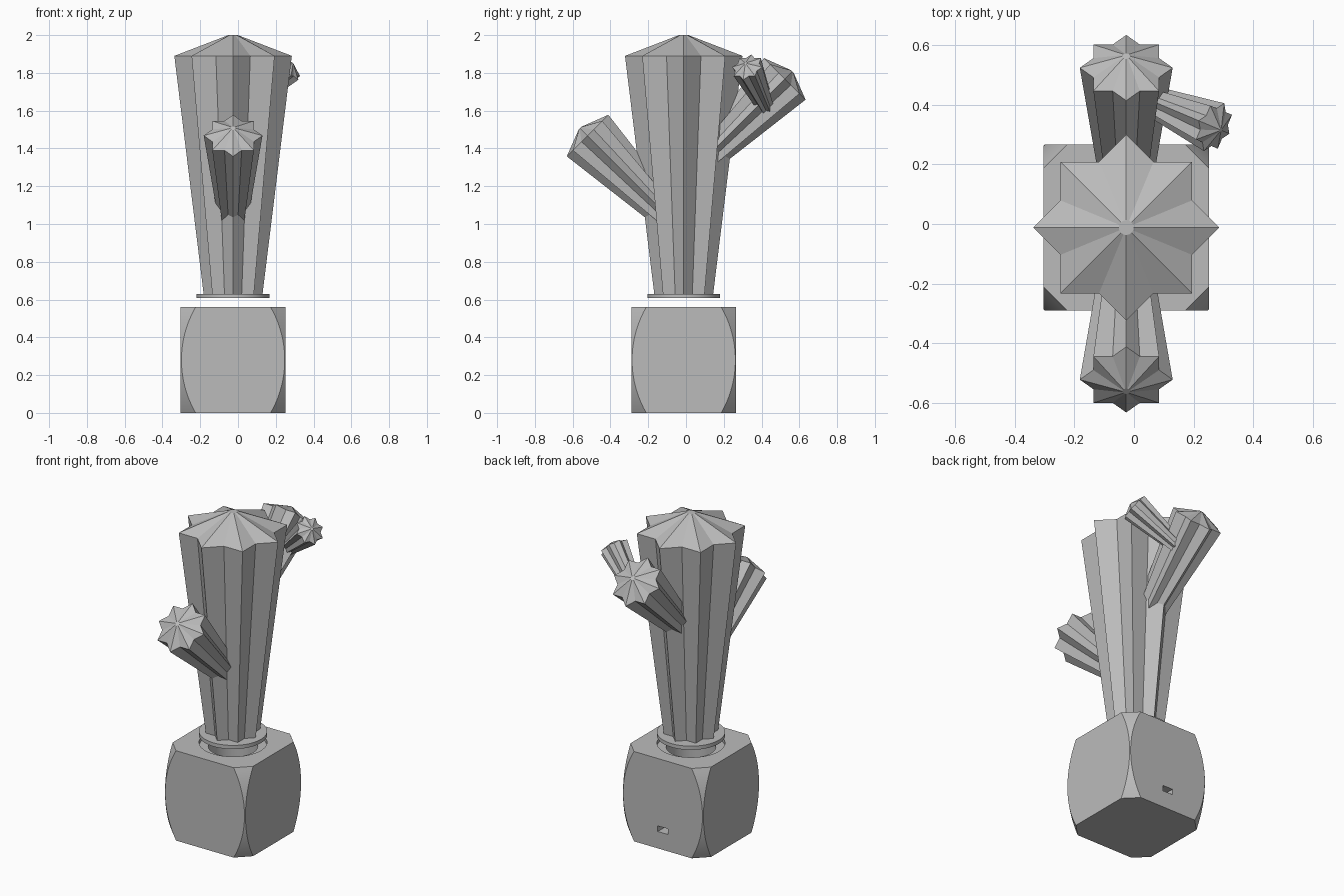
import bpy
import bmesh
from math import sin, cos, pi, radians, sqrt
from mathutils import Matrix, Vector

old = bpy.data.objects.get("Cube")
if old:
    bpy.data.objects.remove(old, do_unlink=True)

CX, CY = -0.026, -0.012      # planter and trunk axis

grey = bpy.data.materials.new("plain_grey")
grey.use_nodes = True
grey.diffuse_color = (0.5, 0.5, 0.5, 1)
grey.node_tree.nodes["Principled BSDF"].inputs["Base Color"].default_value = (0.5, 0.5, 0.5, 1)


def loft(name, rings, matrix=Matrix()):
    """Closed solid through a stack of equal-length point rings."""
    bm = bmesh.new()
    loops = [[bm.verts.new(matrix @ Vector(p)) for p in ring] for ring in rings]
    n = len(loops[0])
    for a, b in zip(loops, loops[1:]):
        for i in range(n):
            j = (i + 1) % n
            bm.faces.new((a[i], a[j], b[j], b[i]))
    bm.faces.new(loops[0][::-1])
    bm.faces.new(loops[-1])
    bmesh.ops.recalc_face_normals(bm, faces=bm.faces)
    mesh = bpy.data.meshes.new(name)
    bm.to_mesh(mesh)
    bm.free()
    mesh.materials.append(grey)
    obj = bpy.data.objects.new(name, mesh)
    bpy.context.collection.objects.link(obj)
    return obj


def circle(r, z, n=64):
    return [(r * cos(2 * pi * i / n), r * sin(2 * pi * i / n), z) for i in range(n)]


def star(r, z):
    """Eight-pointed outline of two crossed squares."""
    inner = r * cos(pi / 4) / cos(pi / 8)
    return [((inner if i % 2 else r) * cos(i * pi / 8),
             (inner if i % 2 else r) * sin(i * pi / 8), z) for i in range(16)]


def select(obj):
    bpy.ops.object.select_all(action='DESELECT')
    obj.select_set(True)
    bpy.context.view_layer.objects.active = obj


def cut(obj, cutter):
    select(obj)
    mod = obj.modifiers.new("cut", 'BOOLEAN')
    mod.operation, mod.solver, mod.object = 'DIFFERENCE', 'EXACT', cutter
    bpy.ops.object.modifier_apply(modifier=mod.name)
    bpy.data.objects.remove(cutter, do_unlink=True)


def cactus(name, apex, direction, scale):
    """Ribbed, tapering stem with a low pointed cap, placed by its tip."""
    top, rim = 1.37 * scale, 1.26 * scale
    turn = Vector(direction).to_track_quat('Z', 'Y').to_matrix().to_4x4()
    place = Matrix.Translation(apex) @ turn @ Matrix.Translation((0, 0, -top))
    tip = [(x, y, top) for x, y, _ in circle(0.025 * scale, 0, 16)]
    return loft(name, [star(0.156 * scale, 0), star(0.311 * scale, rim), tip], place)


# Planter: square block whose upright edges are shaved by an arc
H, W = 0.56, 0.2775
R = 0.56


def block_ring(z):
    c = 0.004 + R - sqrt(R * R - (z - H / 2) ** 2)
    k = W - c
    return [(W, -k, z), (W, k, z), (k, W, z), (-k, W, z),
            (-W, k, z), (-W, -k, z), (-k, -W, z), (k, -W, z)]


base = Matrix.Translation((CX, CY, 0))
planter = loft("planter", [block_ring(H * i / 24) for i in range(25)], base)

# Stepped well in the planter
cut(planter, loft("well_cutter", [circle(0.14, 0.06), circle(0.14, H - 0.025),
                                  circle(0.192, H - 0.025), circle(0.192, H + 0.1)], base))

# Small slot low in the back wall
slot = [[(x, y, z) for x, z in ((-0.035, 0.105), (0.035, 0.105), (0.035, 0.14), (-0.035, 0.14))]
        for y in (0.08, 0.4)]
cut(planter, loft("slot_cutter", slot, base))

# Lid disc under the trunk
lid = loft("lid_disc", [circle(0.193, 0.607), circle(0.193, 0.63)], base)

for part in (planter, lid):
    select(part)
    bpy.ops.object.shade_smooth_by_angle(angle=radians(25))

# Trunk and arms
cactus("trunk", (CX, CY, 2.0), (0, 0, 1), 1)
cactus("front_arm", (CX, -0.56, 1.507), (0, -1, 1), 0.5)
cactus("back_arm", (CX, 0.562, 1.807), (0, 1, 1), 0.5)
cactus("small_arm", (0.29, 0.315, 1.85), (0.71, -0.3, 0.64), 0.28)
